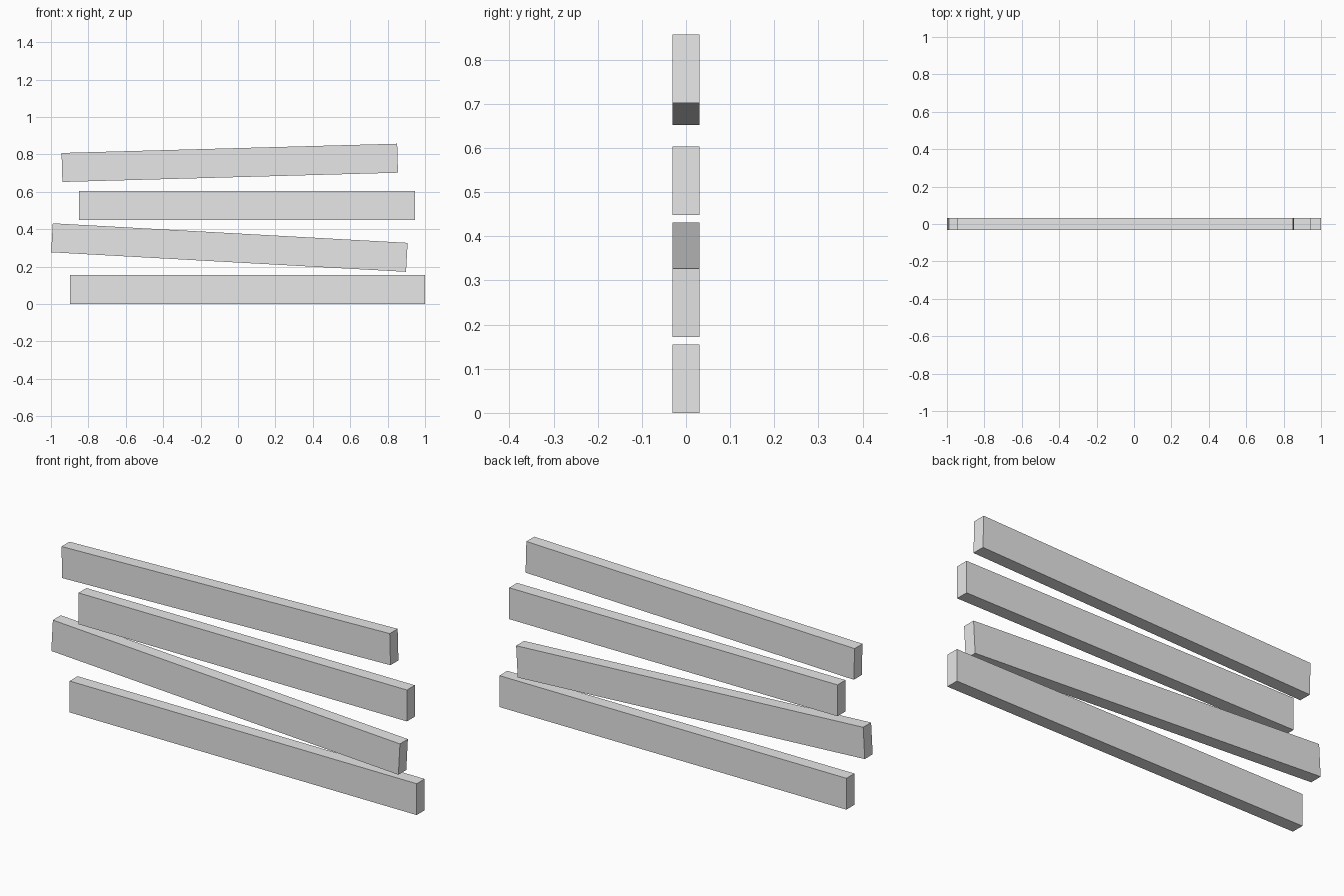
import bpy
from math import radians
from mathutils import Matrix

cube = bpy.data.objects.get("Cube")
if cube:
    bpy.data.objects.remove(cube, do_unlink=True)

# Single light grey for all planks
grey = bpy.data.materials.new("light_grey")
grey.use_nodes = True
color = (0.8, 0.8, 0.8, 1)
grey.diffuse_color = color
for node in grey.node_tree.nodes:
    if node.type == 'BSDF_PRINCIPLED':
        node.inputs["Base Color"].default_value = color

HEIGHT, THICKNESS = 0.155, 0.062


def plank(name, length, x, z, tilt=0):
    """Flat board lying along x; a positive tilt raises its left end."""
    bpy.ops.mesh.primitive_cube_add(size=1, location=(x, 0, z),
                                    rotation=(0, -radians(tilt), 0))
    obj = bpy.context.object
    obj.name = obj.data.name = name
    obj.data.transform(Matrix.Diagonal((length, THICKNESS, HEIGHT, 1)))
    obj.data.materials.append(grey)


# Four loosely stacked boards, bottom to top
plank("bottom_plank", 1.897, 0.05, HEIGHT / 2)
plank("lower_tilted_plank", 1.9, -0.046, 0.302, -3.15)
plank("upper_level_plank", 1.795, 0.0475, 0.526)
plank("top_tilted_plank", 1.795, -0.044, 0.755, 1.58)
